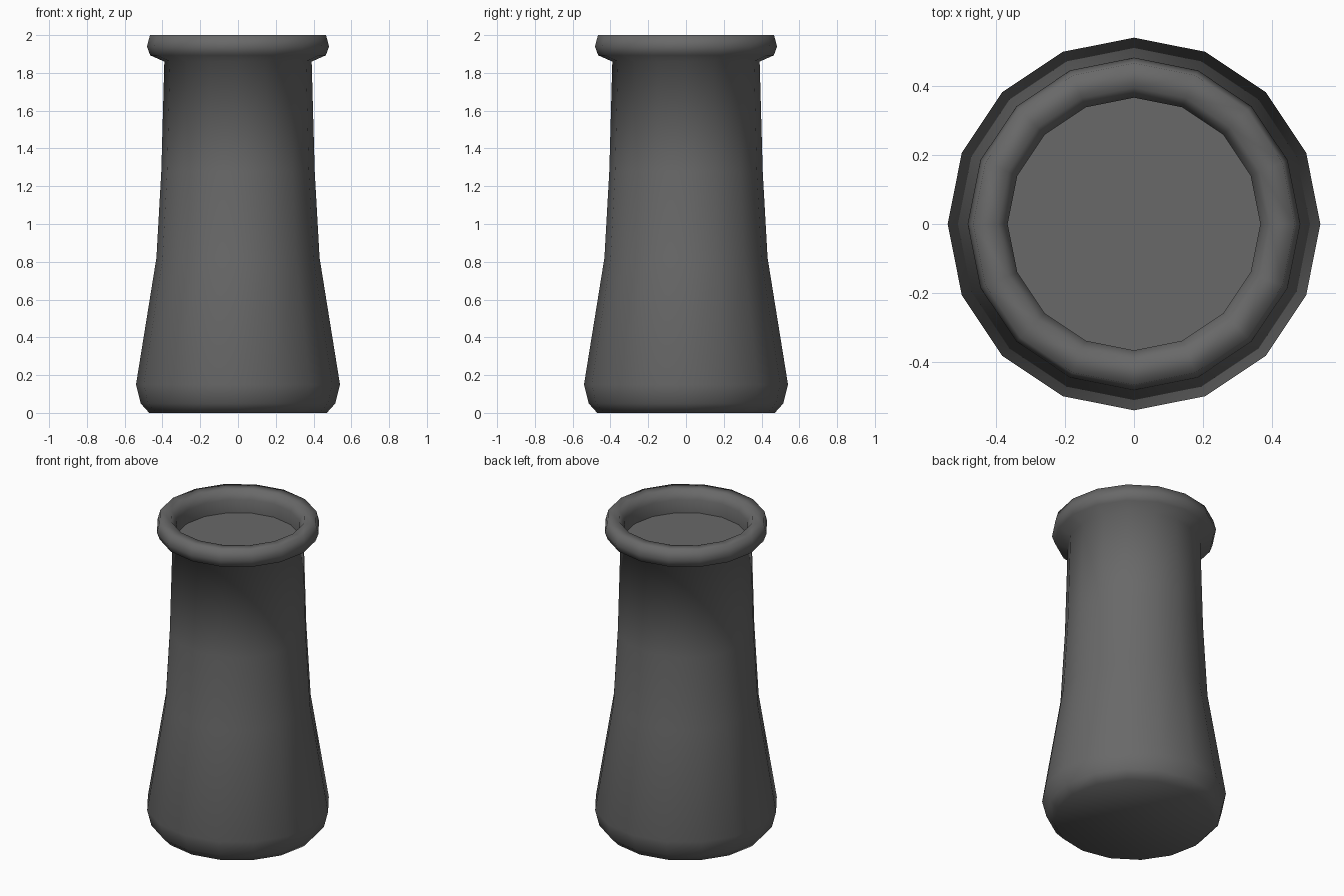
import bpy
import bmesh
import math

SIDES = 16

cube = bpy.data.objects.get("Cube")
if cube:
    bpy.data.objects.remove(cube, do_unlink=True)

# Single dark grey material
grey = bpy.data.materials.new("dark grey")
grey.use_nodes = True
colour = (0.14, 0.14, 0.14, 1)
grey.diffuse_color = colour
bsdf = next(n for n in grey.node_tree.nodes if n.type == "BSDF_PRINCIPLED")
bsdf.inputs["Base Color"].default_value = colour
bsdf.inputs["Roughness"].default_value = 0.8


def lathe(name, profile):
    """Turn a (radius, height) profile round z and close both end rings."""
    bm = bmesh.new()
    rings = []
    for radius, height in profile:
        ring = []
        for i in range(SIDES):
            a = math.tau * i / SIDES
            ring.append(bm.verts.new((radius * math.cos(a), radius * math.sin(a), height)))
        rings.append(ring)
    for low, high in zip(rings, rings[1:]):
        for i in range(SIDES):
            j = (i + 1) % SIDES
            bm.faces.new((low[i], low[j], high[j], high[i]))
    bm.faces.new(rings[0][::-1])
    bm.faces.new(rings[-1])
    mesh = bpy.data.meshes.new(name)
    bm.to_mesh(mesh)
    bm.free()
    obj = bpy.data.objects.new(name, mesh)
    bpy.context.collection.objects.link(obj)
    mesh.materials.append(grey)
    bpy.ops.object.select_all(action="DESELECT")
    obj.select_set(True)
    bpy.context.view_layer.objects.active = obj
    bpy.ops.object.shade_smooth_by_angle(angle=math.radians(80))
    return obj


base = [(0.47, 0), (0.515, 0.05), (0.54, 0.15)]
wall = [(0.432, 0.82), (0.406, 1.28), (0.39, 1.86)]
rim = [(0.465, 1.893), (0.482, 1.94), (0.466, 2.0), (0.395, 2.0)]
mouth = [(0.366, 1.945), (0.366, 1.86)]

# Flared body with rolled rim and a shallow closed mouth
lathe("chimney_pot", base + wall + rim + mouth)
